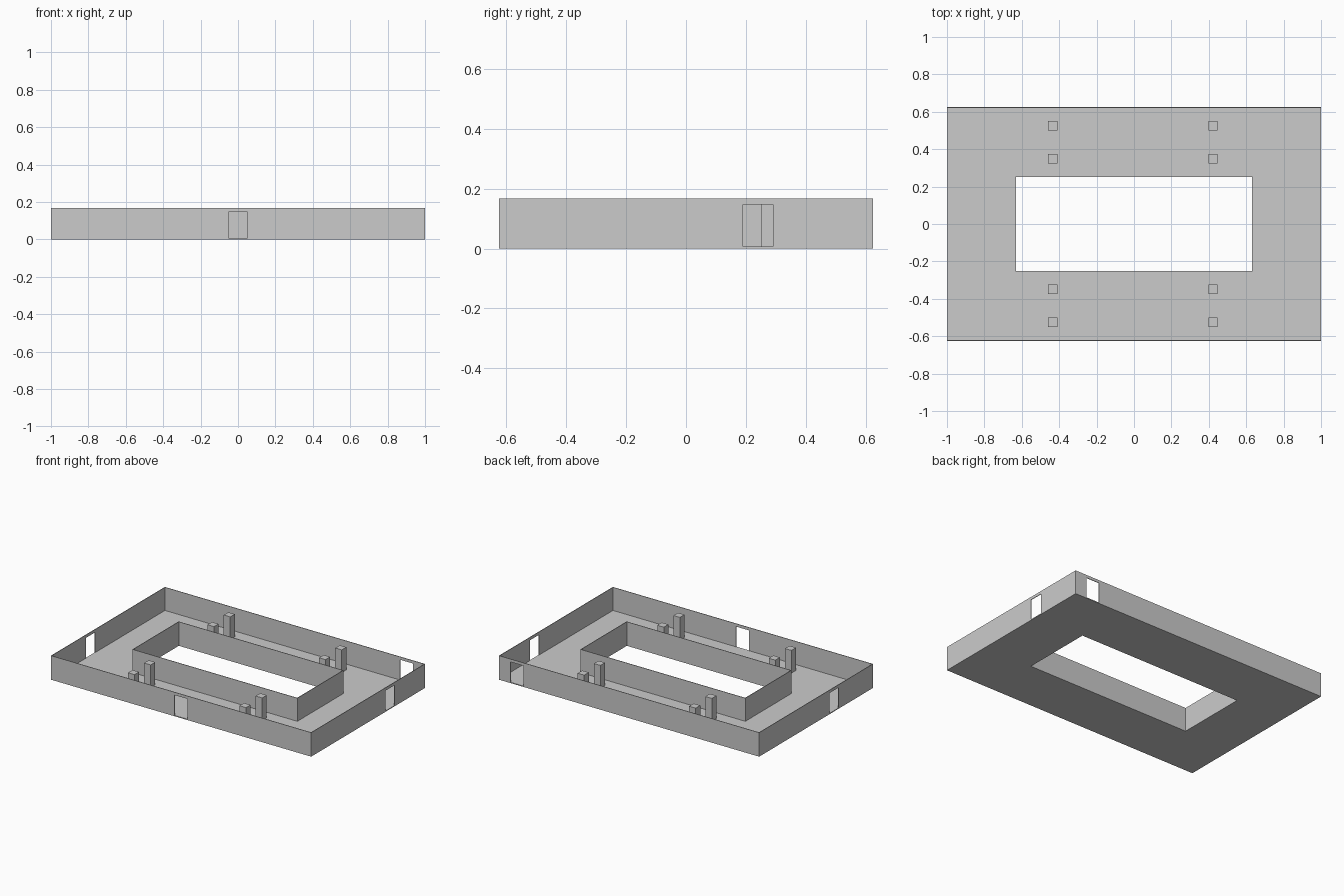
import bpy, bmesh

if "Cube" in bpy.data.objects:
    bpy.data.objects.remove(bpy.data.objects["Cube"])

H = 0.167      # wall height
T = 0.004      # wall thickness
FLOOR = 0.006  # slab thickness


def finish(bm, name):
    bmesh.ops.recalc_face_normals(bm, faces=bm.faces[:])
    me = bpy.data.meshes.new(name)
    bm.to_mesh(me)
    bm.free()
    ob = bpy.data.objects.new(name, me)
    bpy.context.collection.objects.link(ob)
    return ob


def ring(name, outer, inner, z0, z1):
    """Rectangular frame given outer and inner half sizes."""
    bm = bmesh.new()
    corners = ((-1, -1), (1, -1), (1, 1), (-1, 1))
    loops = [[bm.verts.new((sx * h[0], sy * h[1], z)) for sx, sy in corners]
             for h, z in ((outer, z0), (outer, z1), (inner, z1), (inner, z0))]
    for a, b in zip(loops, loops[1:] + loops[:1]):
        for i in range(4):
            j = (i + 1) % 4
            bm.faces.new((a[i], a[j], b[j], b[i]))
    return finish(bm, name)


def box(name, x, y, z0, sx, sy, sz):
    bm = bmesh.new()
    bmesh.ops.create_cube(bm, size=1)
    for v in bm.verts:
        v.co = (x + v.co.x * sx, y + v.co.y * sy, z0 + (v.co.z + 0.5) * sz)
    return finish(bm, name)


# Floor and the two rings of thin wall
ring("floor", (1 - T, 0.625 - T), (0.63 + T, 0.25 + T), 0, FLOOR)
ring("courtyard_wall", (0.63 + T, 0.25 + T), (0.63, 0.25), 0, H)
outer_wall = ring("outer_wall", (1, 0.625), (1 - T, 0.625 - T), 0, H)

# Doorways cut through the outer wall, one per side
doors = (("front", 0, -0.625, 0.1, 0.04),
         ("back", 0.86, 0.625, 0.1, 0.04),
         ("right", 1, 0.24, 0.04, 0.1),
         ("left", -1, -0.195, 0.04, 0.1))
for side, x, y, sx, sy in doors:
    cutter = box(side + "_door_cutter", x, y, FLOOR, sx, sy, 0.141)
    cutter.hide_render = True
    cutter.display_type = 'WIRE'
    mod = outer_wall.modifiers.new(side + "_door", 'BOOLEAN')
    mod.operation = 'DIFFERENCE'
    mod.solver = 'EXACT'
    mod.object = cutter

# Square pillars in pairs either side of the courtyard
for x in (-0.435, 0.422):
    for y in (-0.525, -0.348, 0.348, 0.525):
        box("pillar", x, y, FLOOR, 0.05, 0.05, 0.158)
